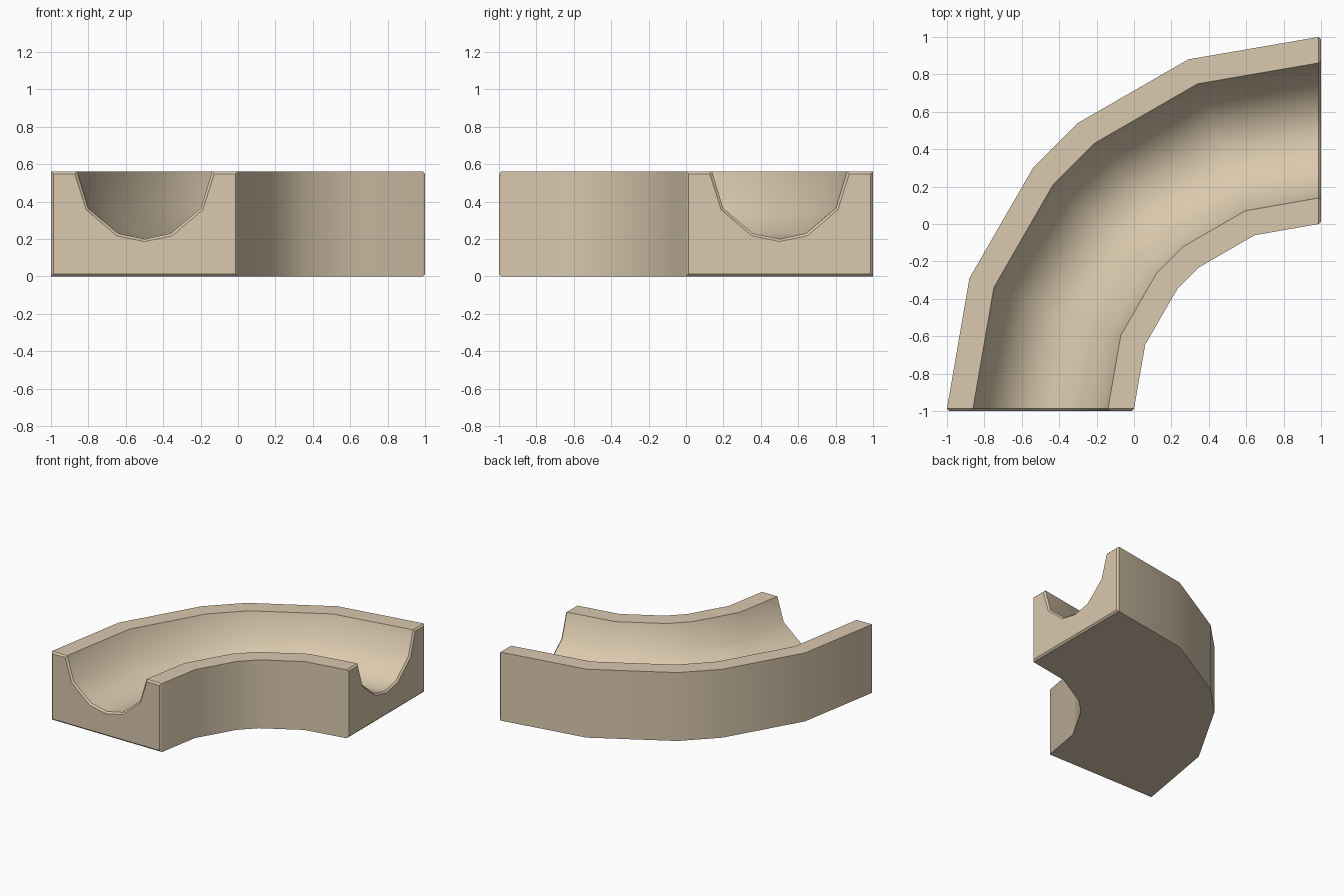
import bpy, bmesh, math

if "Cube" in bpy.data.objects:
    bpy.data.objects.remove(bpy.data.objects["Cube"])

# Half cross-sections (offset from channel centre, height)
FULL = [(0.5, 0), (0.5, 0.562), (0.361, 0.562), (0.302, 0.366), (0.142, 0.23), (0, 0.20)]
CAP = [(0.487, 0.013), (0.487, 0.549), (0.373, 0.549), (0.312, 0.357), (0.147, 0.217), (0, 0.187)]
BEVEL = 0.013


def mirrored(half):
    return half + [(-d, z) for d, z in reversed(half[:-1])]


# Stations round the bend: radial direction, shift, section
half_bend = [(1, 0), (0.94, 0.355), (0.77, 0.65)]
bend = half_bend + [(b, a) for a, b in reversed(half_bend)]
stations = [(c, s, 0, 0, FULL) for c, s in bend]
stations[0] = (1, 0, 0, BEVEL, FULL)
stations[-1] = (0, 1, -BEVEL, 0, FULL)
stations = [(1, 0, 0, 0, CAP)] + stations + [(0, 1, 0, 0, CAP)]

# Sweep the sections into one closed solid
bm = bmesh.new()
rings = []
for c, s, dx, dy, section in stations:
    rings.append([bm.verts.new((1 - (1.5 + d) * c + dx, -1 + (1.5 + d) * s + dy, z))
                  for d, z in mirrored(section)])
for a, b in zip(rings, rings[1:]):
    for i in range(len(a)):
        j = (i + 1) % len(a)
        bm.faces.new((a[i], a[j], b[j], b[i]))

# Flat end faces
bm.faces.new(rings[0])
bm.faces.new(list(reversed(rings[-1])))
bmesh.ops.recalc_face_normals(bm, faces=bm.faces)

mesh = bpy.data.meshes.new("curved_channel")
bm.to_mesh(mesh)
bm.free()
channel = bpy.data.objects.new("curved_channel", mesh)
bpy.context.collection.objects.link(channel)

# Pale wood colour
wood = bpy.data.materials.new("pale_wood")
wood.diffuse_color = (0.70, 0.58, 0.42, 1)
wood.use_nodes = True
wood.node_tree.nodes["Principled BSDF"].inputs["Base Color"].default_value = wood.diffuse_color
mesh.materials.append(wood)

# Smooth groove and walls, crisp rims and ends
bpy.context.view_layer.objects.active = channel
channel.select_set(True)
bpy.ops.object.shade_smooth_by_angle(angle=math.radians(37))
